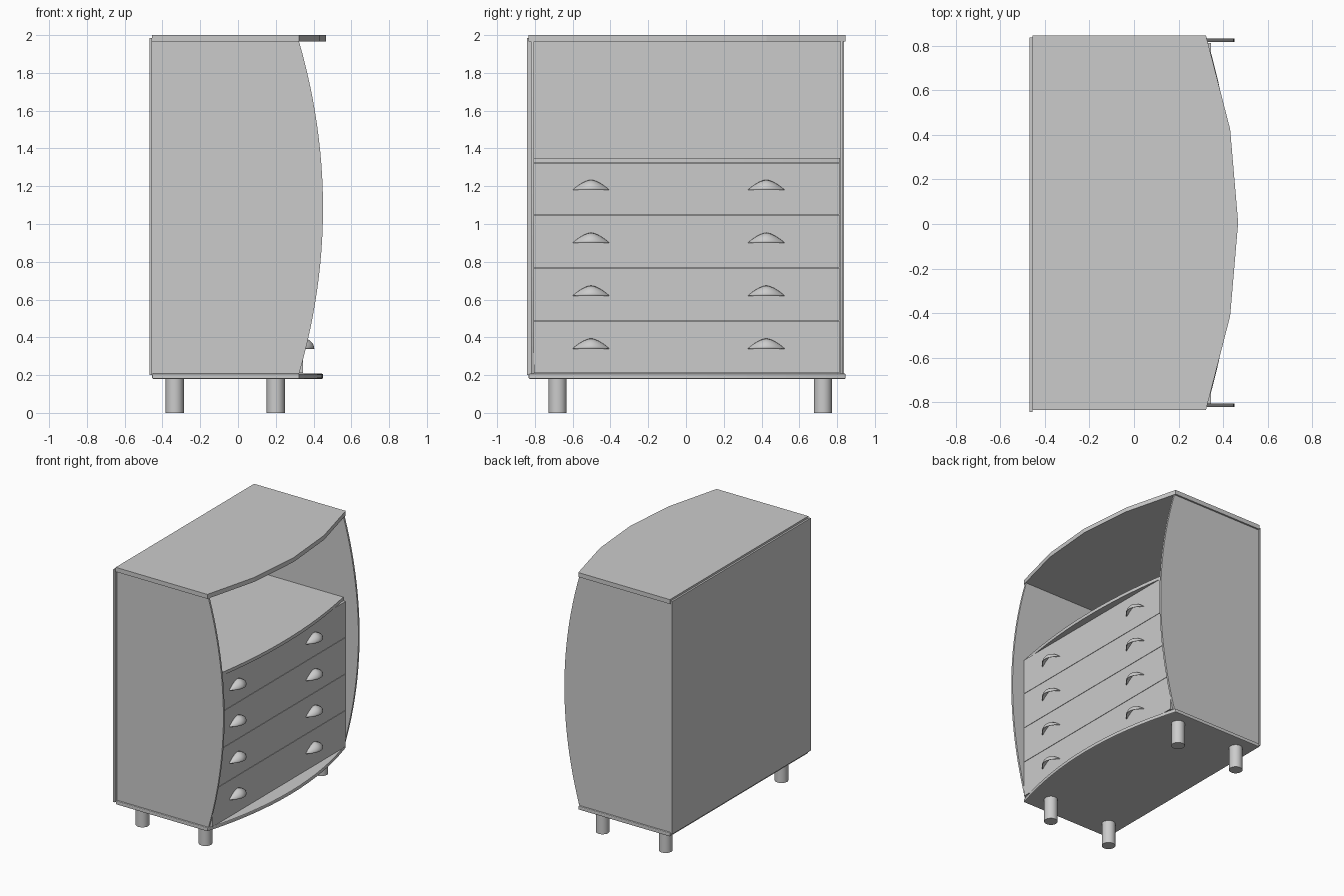
import bpy, bmesh, math

cube = bpy.data.objects.get("Cube")
if cube:
    bpy.data.objects.remove(cube, do_unlink=True)

grey = bpy.data.materials.new("plain grey")
grey.use_nodes = True
colour = (0.6, 0.6, 0.6, 1)
grey.diffuse_color = colour
grey.node_tree.nodes["Principled BSDF"].inputs["Base Color"].default_value = colour

BACK, EDGE = -0.455, 0.323      # rear face and front corners of the boards
FACE = 0.345                    # plane of the drawer fronts


def finish(name, bm):
    bmesh.ops.recalc_face_normals(bm, faces=bm.faces)
    mesh = bpy.data.meshes.new(name)
    bm.to_mesh(mesh)
    bm.free()
    mesh.materials.append(grey)
    obj = bpy.data.objects.new(name, mesh)
    bpy.context.collection.objects.link(obj)
    return obj


def extrude(name, points, offset):
    bm = bmesh.new()
    face = bm.faces.new([bm.verts.new(p) for p in points])
    new = bmesh.ops.extrude_face_region(bm, geom=[face])["geom"]
    bmesh.ops.translate(bm, vec=offset, verts=[v for v in new if isinstance(v, bmesh.types.BMVert)])
    return finish(name, bm)


def bow(low, high, peak, steps):
    """Bowed front edge as (position, depth) pairs."""
    for i in range(steps + 1):
        t = 2 * i / steps - 1
        yield low + (high - low) * i / steps, EDGE + (peak - EDGE) * (1 - t * t)


def board(name, y0, y1, z0, z1, peak, steps):
    points = [(BACK, y1, z0), (BACK, y0, z0)]
    points += [(x, y, z0) for y, x in bow(y0, y1, peak, steps)]
    return extrude(name, points, (0, 0, z1 - z0))


def side(name, y0, y1):
    points = [(BACK, y0, 1.966), (BACK, y0, 0.206)]
    points += [(x, y0, z) for z, x in bow(0.206, 1.966, 0.45, 24)]
    return extrude(name, points, (0, y1 - y0, 0))


def box(name, x0, x1, y0, y1, z0, z1):
    return extrude(name, [(x0, y0, z0), (x1, y0, z0), (x1, y1, z0), (x0, y1, z0)], (0, 0, z1 - z0))


def smooth(obj):
    bpy.ops.object.select_all(action='DESELECT')
    obj.select_set(True)
    bpy.context.view_layer.objects.active = obj
    bpy.ops.object.shade_smooth_by_angle(angle=math.radians(40))


# Carcass
board("top_board", -0.833, 0.845, 1.966, 2.0, 0.467, 4)
base = board("base_board", -0.833, 0.845, 0.18, 0.208, 0.45, 16)
bevel = base.modifiers.new("soft edge", 'BEVEL')
bevel.width = 0.006
bevel.segments = 2
board("shelf", -0.805, 0.815, 1.325, 1.35, 0.4, 16)
side("right_side", -0.82, -0.805)
side("left_side", 0.817, 0.832)
box("back_panel", -0.469, BACK, -0.843, 0.837, 0.2, 1.985)


def handle(name, y, z):
    """Thin cup pull: a bowed hood, open underneath."""
    bm = bmesh.new()
    across, up = 16, 6
    rows = []
    for i in range(across + 1):
        u = 2 * i / across - 1
        high = 0.052 * (1 - abs(u) ** 1.6) + 0.001
        deep = 0.056 * (1 - u * u) + 0.001
        rows.append([bm.verts.new((FACE + deep * math.cos(a), y + 0.095 * u, z + high * math.sin(a)))
                     for a in (math.pi / 2 * j / up for j in range(up + 1))])
    for a, b in zip(rows, rows[1:]):
        for j in range(up):
            bm.faces.new((a[j], b[j], b[j + 1], a[j + 1]))
    obj = finish(name, bm)
    shell = obj.modifiers.new("thickness", 'SOLIDIFY')
    shell.thickness = 0.004
    shell.offset = 0
    smooth(obj)


# Drawer fronts with two pulls each
for n in range(4):
    z = 0.21 + 0.28 * n
    top = 1.324 if n == 3 else z + 0.277
    box(f"drawer_front_{n + 1}", FACE - 0.02, FACE, -0.804, 0.812, z, top)
    for label, y in (("right", -0.503), ("left", 0.425)):
        handle(f"drawer_handle_{n + 1}_{label}", y, 0.339 + 0.28 * n)

# Legs
for depth, x in (("back", -0.335), ("front", 0.2)):
    for label, y in (("right", -0.68), ("left", 0.725)):
        bm = bmesh.new()
        bmesh.ops.create_cone(bm, cap_ends=True, segments=24, radius1=0.048, radius2=0.048, depth=0.182)
        bmesh.ops.translate(bm, vec=(x, y, 0.091), verts=bm.verts)
        smooth(finish(f"leg_{depth}_{label}", bm))
